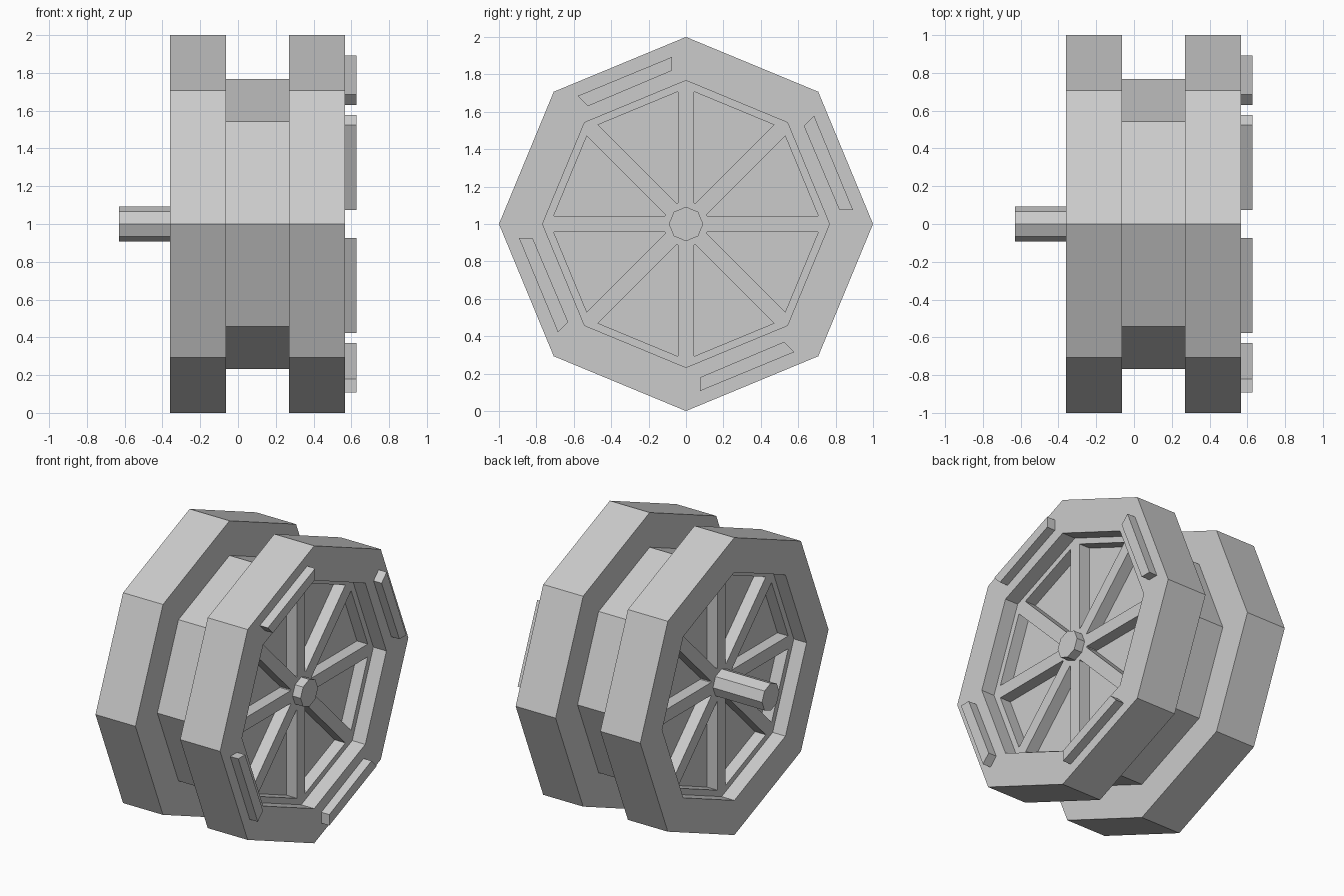
import bpy
import bmesh
from math import cos, sin, tan, pi, radians

cube = bpy.data.objects.get("Cube")
if cube:
    bpy.data.objects.remove(cube, do_unlink=True)

SIDES = 8
STEP = 2 * pi / SIDES
INNER = 0.767          # radius of the barrel and of the rim openings
AXLE_HEIGHT = 1.0      # the wheel stands on the ground

grey = bpy.data.materials.new("light_grey")
grey.use_nodes = True
grey.diffuse_color = (0.6, 0.6, 0.6, 1)
grey.node_tree.nodes["Principled BSDF"].inputs["Base Color"].default_value = (0.6, 0.6, 0.6, 1)


def turn(points, angle):
    """Rotate (y, z) points about the axle."""
    c, s = cos(angle), sin(angle)
    return [(y * c - z * s, y * s + z * c) for y, z in points]


def octagon(radius):
    return [(radius * cos(i * STEP), radius * sin(i * STEP)) for i in range(SIDES)]


def add_loop(bm, points, x):
    """Vertices of a (y, z) outline around the axle."""
    return [bm.verts.new((x, y, z + AXLE_HEIGHT)) for y, z in points]


def bridge(bm, a, b):
    for i in range(len(a)):
        j = (i + 1) % len(a)
        bm.faces.new((a[i], a[j], b[j], b[i]))


def add_prism(bm, points, x0, x1):
    """Extrude a (y, z) outline along the axle."""
    a, b = add_loop(bm, points, x0), add_loop(bm, points, x1)
    bm.faces.new(a)
    bm.faces.new(b)
    bridge(bm, a, b)


def add_ring(bm, r_out, r_in, x0, x1):
    """Octagonal tube with a rectangular section."""
    section = [(r_out, x0), (r_out, x1), (r_in, x1), (r_in, x0)]
    loops = [add_loop(bm, octagon(r), x) for r, x in section]
    for k in range(4):
        bridge(bm, loops[k], loops[(k + 1) % 4])


def finish(name, bm):
    bmesh.ops.recalc_face_normals(bm, faces=bm.faces)
    mesh = bpy.data.meshes.new(name)
    bm.to_mesh(mesh)
    bm.free()
    mesh.materials.append(grey)
    obj = bpy.data.objects.new(name, mesh)
    bpy.context.collection.objects.link(obj)
    return obj


# Two wide octagonal rims
for name, x0, x1 in (("right_rim", -0.36, -0.063), ("left_rim", 0.27, 0.567)):
    bm = bmesh.new()
    add_ring(bm, 1.0, INNER, x0, x1)
    finish(name, bm)

# Barrel between the rims; its ends are recessed inside them
bm = bmesh.new()
add_prism(bm, octagon(INNER), -0.265, 0.47)
barrel = finish("barrel", bm)

# Pockets sunk into both ends, leaving spokes and an outer frame
half_spoke = 0.043
slope = tan(STEP / 2)
edge = half_spoke / cos(STEP / 2)
near, far = 0.12, 0.67
h0, h1 = near * slope - edge, far * slope - edge
pocket = [(near, -h0), (far, -h1), (far, h1), (near, h0)]
bm = bmesh.new()
for x0, x1 in ((-0.4, -0.185), (0.39, 0.6)):
    for i in range(SIDES):
        add_prism(bm, turn(pocket, (i + 0.5) * STEP), x0, x1)
cutter = finish("pocket_cutter", bm)
cutter.hide_render = True
cut = barrel.modifiers.new("pockets", 'BOOLEAN')
cut.operation = 'DIFFERENCE'
cut.solver = 'EXACT'
cut.object = cutter
bpy.context.view_layer.objects.active = barrel
bpy.ops.object.modifier_apply(modifier=cut.name)
bpy.data.objects.remove(cutter, do_unlink=True)

# Axle: long on one side, a short boss on the other
for name, x0, x1 in (("axle", -0.63, -0.265), ("axle_boss", 0.47, 0.53)):
    bm = bmesh.new()
    add_prism(bm, octagon(0.092), x0, x1)
    finish(name, bm)

# Four raised bars on the left rim
bar = [(-0.075, 0.893), (-0.075, 0.82), (-0.524, 0.63), (-0.578, 0.685)]
bm = bmesh.new()
for i in range(4):
    add_prism(bm, turn(bar, radians(90 * i)), 0.567, 0.627)
finish("rim_bars", bm)
